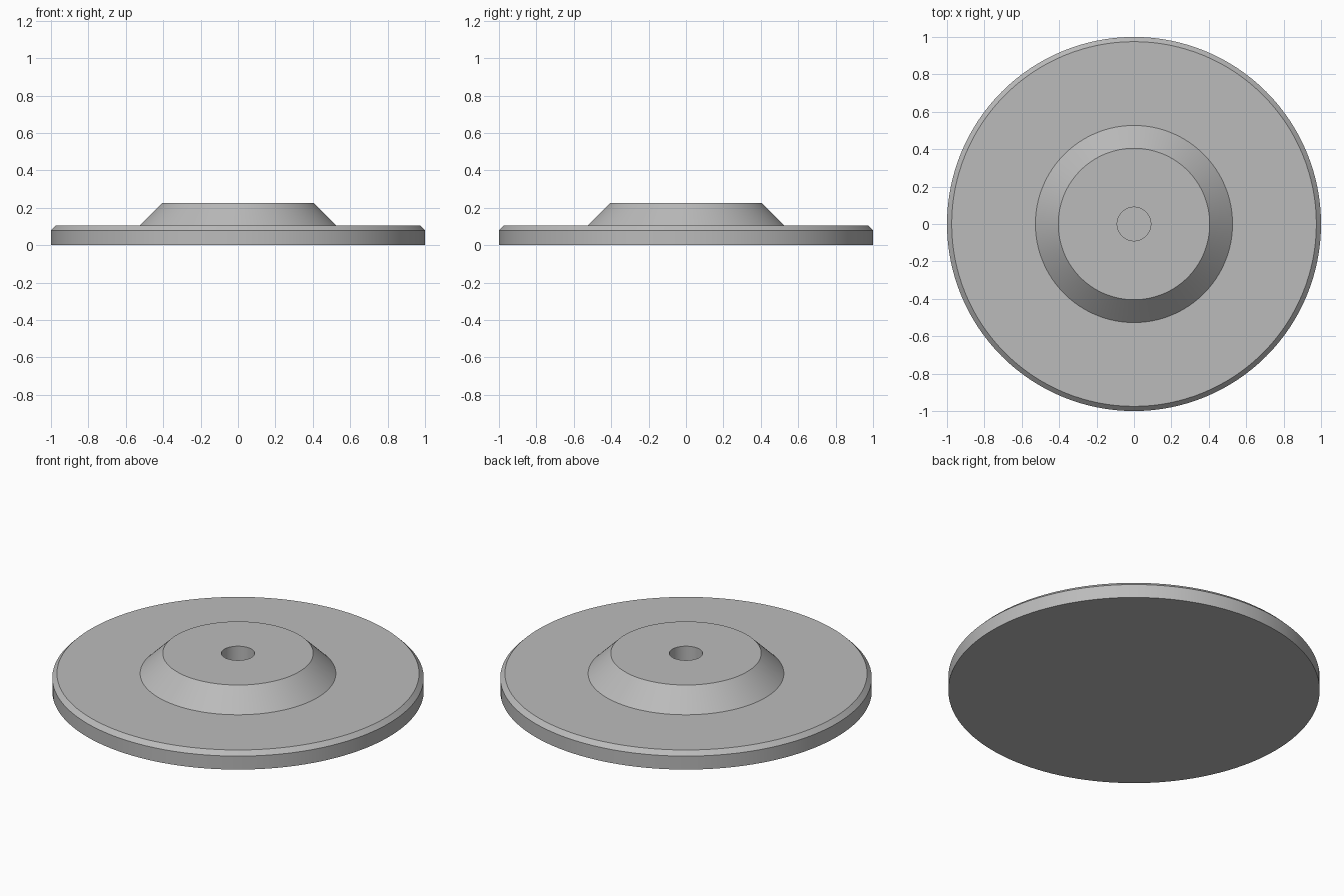
import bpy
import bmesh
import math

cube = bpy.data.objects.get("Cube")
if cube:
    bpy.data.objects.remove(cube, do_unlink=True)

SEGMENTS = 128

# Single plain grey material
grey = bpy.data.materials.new("plain grey")
grey.use_nodes = True
colour = (0.5, 0.5, 0.5, 1.0)
grey.diffuse_color = colour
grey.node_tree.nodes["Principled BSDF"].inputs["Base Color"].default_value = colour


def lathe(name, profile, material):
    """Revolve an (r, z) profile around the z axis into a smooth object."""
    bm = bmesh.new()
    verts = [bm.verts.new((r, 0, z)) for r, z in profile]
    edges = [bm.edges.new(pair) for pair in zip(verts, verts[1:])]
    bmesh.ops.spin(bm, geom=verts + edges, cent=(0, 0, 0), axis=(0, 0, 1),
                   angle=math.tau, steps=SEGMENTS, use_merge=True)
    bmesh.ops.remove_doubles(bm, verts=bm.verts, dist=0.0001)
    bmesh.ops.recalc_face_normals(bm, faces=bm.faces)
    mesh = bpy.data.meshes.new(name)
    bm.to_mesh(mesh)
    bm.free()
    mesh.materials.append(material)
    obj = bpy.data.objects.new(name, mesh)
    bpy.context.collection.objects.link(obj)
    bpy.ops.object.select_all(action="DESELECT")
    obj.select_set(True)
    bpy.context.view_layer.objects.active = obj
    bpy.ops.object.shade_smooth_by_angle(angle=math.radians(25))
    return obj


# Flanged disc: chamfered rim, conical hub and blind centre hole
lathe("flanged_disc", [
    (0, 0), (1, 0),                # flat underside
    (1, 0.08), (0.975, 0.105),     # rim and chamfer
    (0.527, 0.105),                # flange top
    (0.405, 0.225),                # hub slope
    (0.09, 0.225),                 # hub top
    (0.09, 0.105), (0, 0.105),     # hole wall and floor
], grey)
